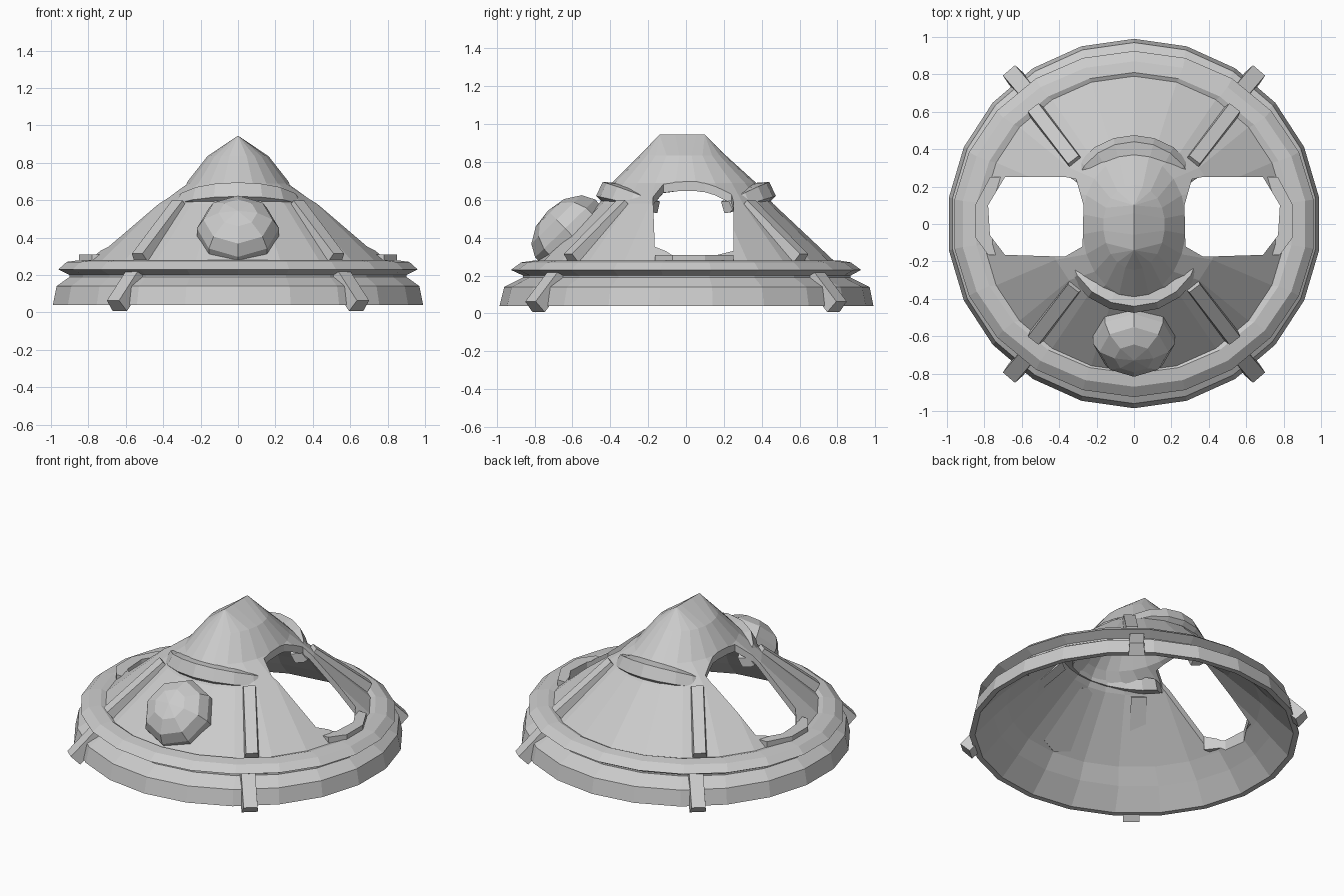
import bpy, bmesh, math
from mathutils import Vector, Matrix

if "Cube" in bpy.data.objects:
    bpy.data.objects.remove(bpy.data.objects["Cube"])

SEG = 22


def finish(name, bm):
    bmesh.ops.remove_doubles(bm, verts=bm.verts, dist=0.0005)
    bmesh.ops.recalc_face_normals(bm, faces=bm.faces)
    me = bpy.data.meshes.new(name)
    bm.to_mesh(me)
    bm.free()
    ob = bpy.data.objects.new(name, me)
    bpy.context.collection.objects.link(ob)
    return ob


def ring(bm, rx, yf, yb, z):
    verts = []
    for i in range(SEG):
        a = 2 * math.pi * i / SEG
        c = -math.cos(a)
        if rx == 0:                       # collapsed ring: the roof ridge
            y = max(-yf, min(yb, 0.4 * c))
        else:
            y = c * (yf if c < 0 else yb)
        verts.append(bm.verts.new((rx * math.sin(a), y, z)))
    return verts


def bridge(bm, a, b, closed=True):
    n = len(a)
    for i in range(n if closed else n - 1):
        j = (i + 1) % n
        bm.faces.new((a[i], a[j], b[j], b[i]))


def prism(name, pts, z0, z1):
    bm = bmesh.new()
    lo = [bm.verts.new((x, y, z0)) for x, y in pts]
    hi = [bm.verts.new((x, y, z1)) for x, y in pts]
    bridge(bm, lo, hi)
    bm.faces.new(lo)
    bm.faces.new(hi)
    return finish(name, bm)


def beam(name, p, q, width, height, taper=1.0):
    # square bar from p to q, optionally narrower on its outer side
    p, q = Vector(p), Vector(q)
    d = (q - p).normalized()
    side = d.cross(Vector((0, 0, 1))).normalized()
    up = side.cross(d)
    bm = bmesh.new()
    ends = []
    for c in (p, q):
        ends.append([bm.verts.new(c + side * s * width / 2 * (taper if u > 0 else 1) + up * u * height / 2)
                     for s, u in ((-1, -1), (1, -1), (1, 1), (-1, 1))])
    bridge(bm, *ends)
    for e in ends:
        bm.faces.new(e)
    return finish(name, bm)


# Hollow shell: lining from ridge down to rim, then outside back up to ridge
profile = [
    (0, .12, .09, .90), (.14, .21, .18, .81), (.25, .36, .33, .66), (.43, .43, .43, .56),
    (.77, .76, .76, .25), (.86, .83, .83, .16), (.965, .95, .955, .04),
    (1.0, .985, .99, .04), (.98, .96, .97, .14), (.91, .86, .87, .19), (.91, .86, .87, .20),
    (.97, .925, .925, .23), (.925, .87, .87, .27), (.85, .80, .81, .28), (.81, .79, .79, .27),
    (.46, .46, .46, .58), (.28, .39, .37, .69), (.165, .245, .21, .835), (0, .14, .10, .945)]
bm = bmesh.new()
rings = [ring(bm, *p) for p in profile]
for a, b in zip(rings, rings[1:]):
    bridge(bm, a, b)
bmesh.ops.remove_doubles(bm, verts=bm.verts, dist=0.0005)
bmesh.ops.dissolve_degenerate(bm, edges=bm.edges, dist=0.0005)
shell = finish("roof_shell", bm)

# Side openings cut straight down through the shell
hole = [(.37, -.175), (.69, -.165), (.77, -.06), (.78, .1), (.69, .25), (.36, .25),
        (.31, .24), (.27, .1), (.275, -.12)]
for s in (1, -1):
    cutter = prism("opening_cutter", [(s * x, y) for x, y in hole], .1, 1.2)
    cutter.hide_render = True
    mod = shell.modifiers.new("opening", 'BOOLEAN')
    mod.object = cutter
    mod.operation = 'DIFFERENCE'
    mod.solver = 'EXACT'
    bpy.context.view_layer.objects.active = shell
    bpy.ops.object.modifier_apply(modifier=mod.name)
    bpy.data.objects.remove(cutter)

# Raised sills around the outer end of each opening
sill = [(.69, -.165), (.77, -.06), (.78, .1), (.69, .25), (.77, .25), (.85, .1), (.85, -.07), (.78, -.165)]
for s, n in ((1, "right"), (-1, "left")):
    prism("opening_sill_" + n, [(s * x, y) for x, y in sill], .26, .31)

# Collar bands below the cap, drooping toward the openings
section = [(.37, .69), (.44, .695), (.475, .62), (.45, .595), (.40, .59)]
for name, centre, half in (("front_collar", -90, 64), ("back_collar", 90, 54)):
    bm = bmesh.new()
    slices = []
    for i in range(9):
        t = i / 4 - 1
        a = math.radians(centre + half * t)
        k = t * t
        slices.append([bm.verts.new(((r - .055 * k) * math.cos(a), (r - .055 * k) * math.sin(a),
                                     .59 - .06 * k + (z - .59) * (1 - .4 * k))) for r, z in section])
    for a, b in zip(slices, slices[1:]):
        bridge(bm, a, b)
    bm.faces.new(slices[0])
    bm.faces.new(slices[-1])
    finish(name, bm)

# Diagonal ribs on the slope and clips over the rim
for sx in (1, -1):
    for sy, label in ((-1, "front"), (1, "back")):
        tag = label + ("_right" if sx > 0 else "_left")
        beam("slope_rib_" + tag, (sx * .31, sy * .325, .57), (sx * .525, sy * .605, .285), .095, .075, .75)
        beam("rim_clip_" + tag, (sx * .535, sy * .665, .215), (sx * .65, sy * .80, .035), .10, .08, .85)

# Faceted window bubble on the front slope
bm = bmesh.new()
R, rows = .22, []
for r, h in ((1.0, -.05), (1.0, .02), (.84, .085), (.47, .135)):
    rows.append([bm.verts.new((R * r * math.cos(i * math.pi / 4), R * r * math.sin(i * math.pi / 4), h))
                 for i in range(8)])
for a, b in zip(rows, rows[1:]):
    bridge(bm, a, b)
bm.faces.new(rows[0])
top = bm.verts.new((0, 0, .15))
for i in range(8):
    bm.faces.new((rows[-1][i], rows[-1][(i + 1) % 8], top))
bmesh.ops.transform(bm, verts=bm.verts,
                    matrix=Matrix.Translation((0, -.625, .435)) @ Matrix.Rotation(math.radians(44), 4, 'X'))
finish("window_bubble", bm)
